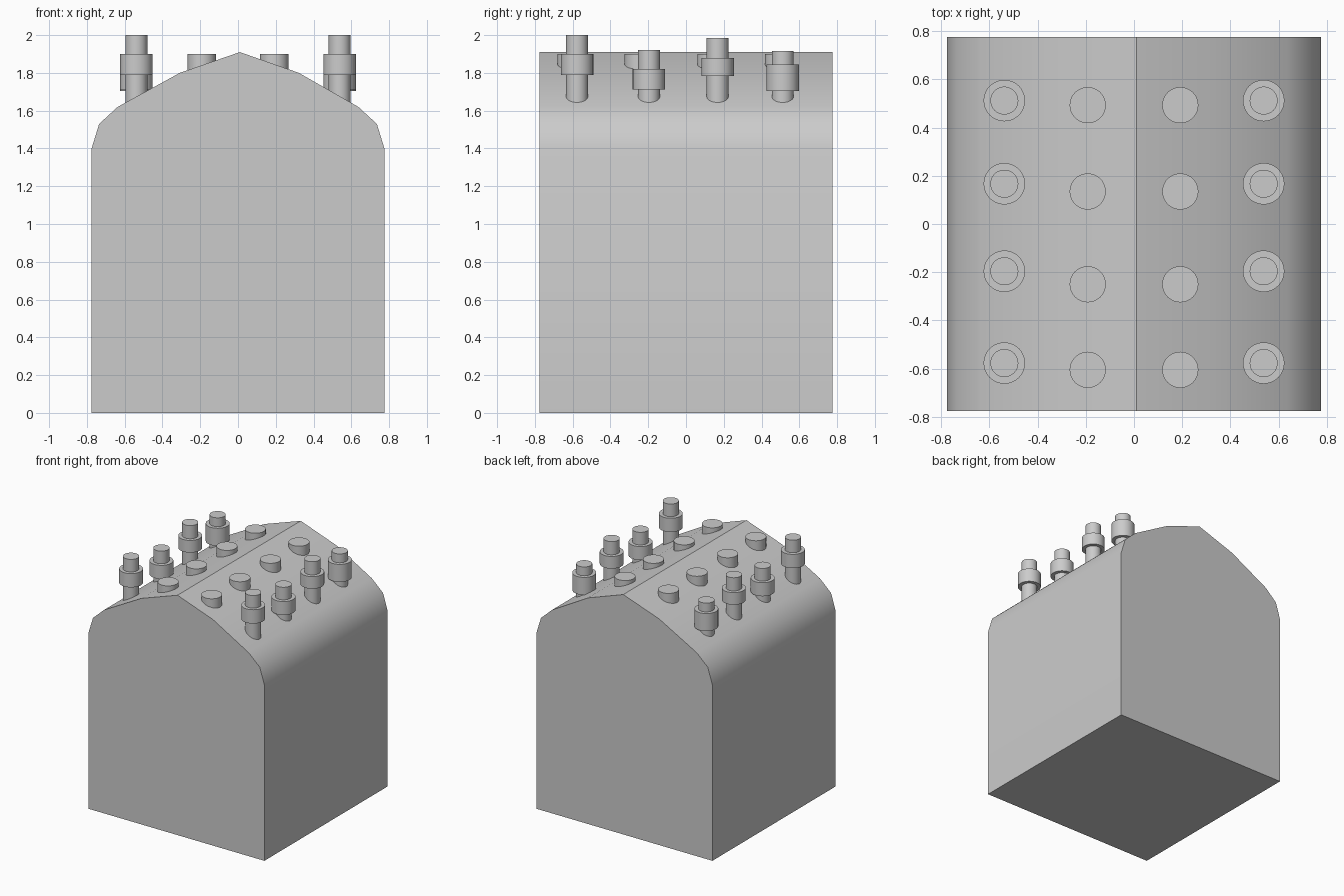
import bpy, bmesh, math

if "Cube" in bpy.data.objects:
    bpy.data.objects.remove(bpy.data.objects["Cube"])

SEGMENTS = 40


def finish(bm, name, angle):
    """Turn a bmesh into a smooth-shaded object with sharp creases."""
    bmesh.ops.recalc_face_normals(bm, faces=bm.faces)
    mesh = bpy.data.meshes.new(name)
    bm.to_mesh(mesh)
    bm.free()
    obj = bpy.data.objects.new(name, mesh)
    bpy.context.collection.objects.link(obj)
    bpy.ops.object.select_all(action='DESELECT')
    obj.select_set(True)
    bpy.context.view_layer.objects.active = obj
    bpy.ops.object.shade_smooth_by_angle(angle=math.radians(angle))
    return obj


def turned(name, x, y, profile):
    """Closed solid of revolution about a vertical axis, from (radius, z) pairs."""
    bm = bmesh.new()
    rings = []
    for r, z in profile:
        rings.append([bm.verts.new((x + r * math.cos(a), y + r * math.sin(a), z))
                      for a in (2 * math.pi * i / SEGMENTS for i in range(SEGMENTS))])
    for low, high in zip(rings, rings[1:]):
        for i in range(SEGMENTS):
            j = (i + 1) % SEGMENTS
            bm.faces.new((low[i], low[j], high[j], high[i]))
    bm.faces.new(rings[0])
    bm.faces.new(rings[-1])
    return finish(bm, name, 30)


# Body: gabled profile with rounded shoulders, extruded front to back
outline = [(-0.775, 0), (0.775, 0), (0.775, 1.40), (0.735, 1.53), (0.637, 1.62),
           (0.322, 1.80), (0.01, 1.91), (-0.308, 1.80), (-0.637, 1.62),
           (-0.735, 1.53), (-0.775, 1.40)]
HALF_DEPTH = 0.775
bm = bmesh.new()
front = bm.faces.new([bm.verts.new((x, -HALF_DEPTH, z)) for x, z in outline])
back = bmesh.ops.extrude_face_region(bm, geom=[front], use_keep_orig=True)
bmesh.ops.translate(bm, vec=(0, 2 * HALF_DEPTH, 0),
                    verts=[g for g in back['geom'] if isinstance(g, bmesh.types.BMVert)])
finish(bm, "body", 34)

# Collared pegs: y, collar bottom, collar top, peg top
SHAFT, COLLAR = 0.058, 0.086
collared = [(-0.577, 1.79, 1.90, 2.00), (-0.196, 1.712, 1.82, 1.92),
            (0.167, 1.783, 1.88, 1.985), (0.512, 1.705, 1.845, 1.915)]
# Short plain pegs near the ridge
plain_rows = [-0.605, -0.25, 0.135, 0.493]

for side, label in ((-1, "left"), (1, "right")):
    for n, (y, low, high, top) in enumerate(collared, 1):
        turned(f"collared_peg_{label}_{n}", side * 0.538, y,
               [(SHAFT, 1.60), (SHAFT, low), (COLLAR, low),
                (COLLAR, high), (SHAFT, high), (SHAFT, top)])
    for n, y in enumerate(plain_rows, 1):
        turned(f"short_peg_{label}_{n}", side * 0.192, y, [(0.075, 1.78), (0.075, 1.90)])
